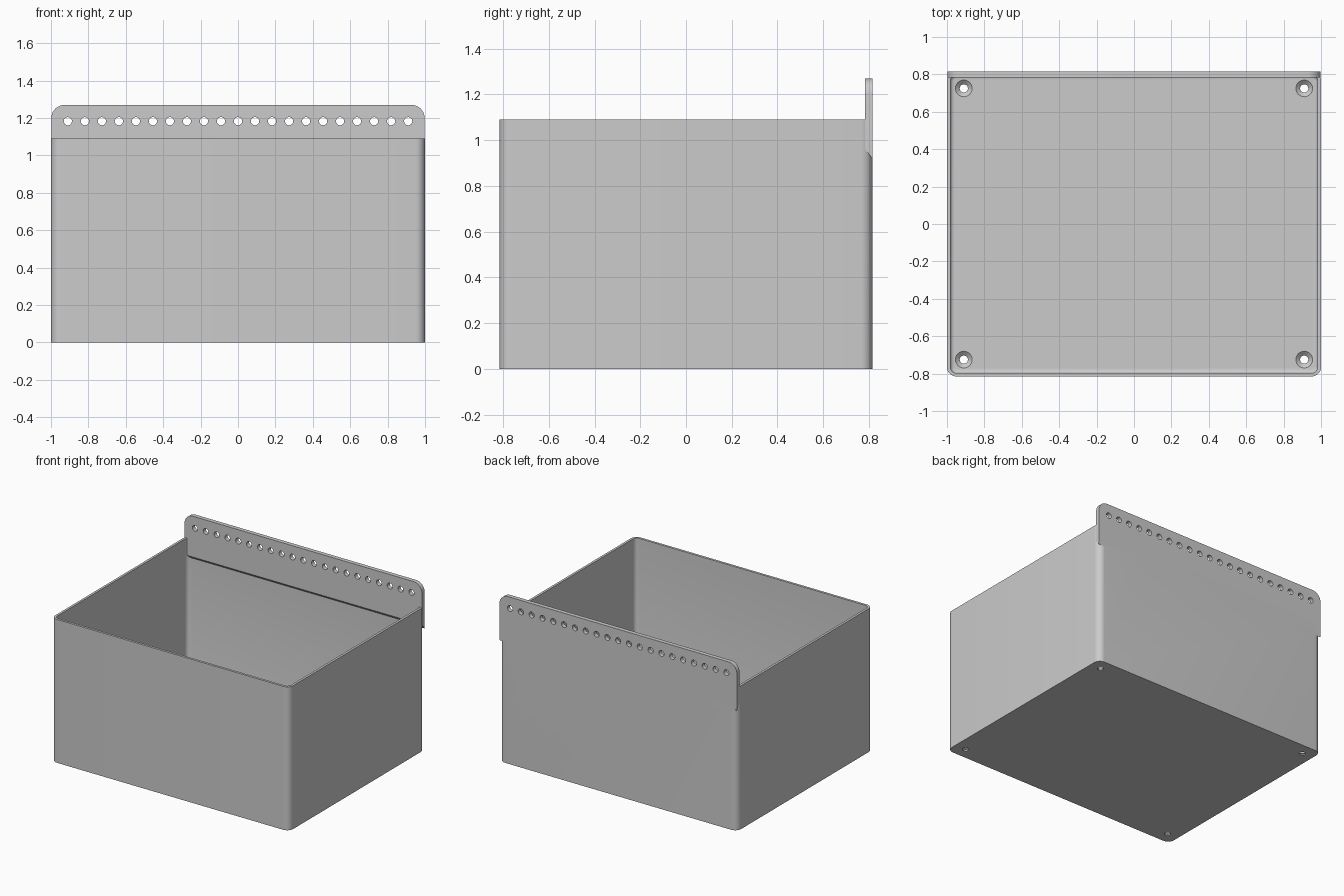
import bpy, bmesh
from mathutils import Matrix

if "Cube" in bpy.data.objects:
    bpy.data.objects.remove(bpy.data.objects["Cube"])

HALF_X, HALF_Y, HEIGHT = 1.0, 0.815, 1.09
WALL, FLOOR, RADIUS = 0.018, 0.03, 0.05
RAIL_FRONT, RAIL_TOP = 0.783, 1.27

grey = bpy.data.materials.new("light_grey")
grey.use_nodes = True
grey.diffuse_color = (0.6, 0.6, 0.6, 1)
grey.node_tree.nodes["Principled BSDF"].inputs["Base Color"].default_value = (0.6, 0.6, 0.6, 1)


def to_object(name, bm):
    bmesh.ops.recalc_face_normals(bm, faces=bm.faces)
    mesh = bpy.data.meshes.new(name)
    bm.to_mesh(mesh)
    bm.free()
    mesh.materials.append(grey)
    obj = bpy.data.objects.new(name, mesh)
    bpy.context.collection.objects.link(obj)
    return obj


def box(x, y0, y1, z0, z1):
    bm = bmesh.new()
    bmesh.ops.create_cube(bm, size=1)
    for v in bm.verts:
        v.co = (2 * x * v.co.x, y0 + (v.co.y + 0.5) * (y1 - y0), z0 + (v.co.z + 0.5) * (z1 - z0))
    return bm


def round_edges(bm, rule, radius, segments):
    edges = [e for e in bm.edges if rule(e.verts[0].co, e.verts[1].co)]
    bmesh.ops.bevel(bm, geom=edges, offset=radius, segments=segments, profile=0.5, affect='EDGES')


def vertical(a, b):
    return abs(a.z - b.z) > 0.1


def combine(target, tool, operation):
    mod = target.modifiers.new(tool.name, 'BOOLEAN')
    mod.operation, mod.solver, mod.object = operation, 'EXACT', tool
    bpy.context.view_layer.objects.active = target
    bpy.ops.object.modifier_apply(modifier=mod.name)
    bpy.data.objects.remove(tool)


def cones(name, spots, r_low, r_high, depth, segments, turn=Matrix()):
    bm = bmesh.new()
    for spot in spots:
        bmesh.ops.create_cone(bm, cap_ends=True, segments=segments, radius1=r_low, radius2=r_high,
                              depth=depth, matrix=Matrix.Translation(spot) @ turn)
    return to_object(name, bm)


# Outer shell with rounded upright corners
bm = box(HALF_X, -HALF_Y, HALF_Y, 0, HEIGHT)
round_edges(bm, vertical, RADIUS, 10)
bin_body = to_object("storage_bin", bm)

# Inner cavity with a small fillet around the floor
bm = box(HALF_X - WALL, -HALF_Y + WALL, HALF_Y - WALL, FLOOR, 1.5)
round_edges(bm, vertical, RADIUS - WALL, 10)
round_edges(bm, lambda a, b: max(a.z, b.z) < FLOOR + 0.001, 0.02, 4)
combine(bin_body, to_object("cavity", bm), 'DIFFERENCE')

# Hanging rail: rounded upper corners, sloped underside
bm = box(HALF_X - 0.002, RAIL_FRONT, HALF_Y, 0.96, RAIL_TOP)
for v in bm.verts:
    if v.co.z < 1 and v.co.y > 0.8:
        v.co.z = 0.92
round_edges(bm, lambda a, b: min(a.z, b.z) > 1 and abs(a.y - b.y) > 0.01, 0.07, 10)
combine(bin_body, to_object("hanging_rail", bm), 'UNION')

# Row of holes along the rail
row = [((i - 10) * 0.091, 0.8, 1.183) for i in range(21)]
combine(bin_body, cones("rail_holes", row, 0.022, 0.022, 0.2, 20, Matrix.Rotation(1.570796, 4, 'X')),
        'DIFFERENCE')

# Countersunk screw holes in the floor
corners = [(sx * 0.91, sy * 0.725) for sx in (-1, 1) for sy in (-1, 1)]
combine(bin_body, cones("screw_holes", [(x, y, 0) for x, y in corners], 0.022, 0.022, 0.2, 24),
        'DIFFERENCE')
combine(bin_body, cones("countersinks", [(x, y, FLOOR - 0.01) for x, y in corners], 0.02, 0.047, 0.024, 24),
        'DIFFERENCE')

bpy.ops.object.select_all(action='DESELECT')
bin_body.select_set(True)
bpy.context.view_layer.objects.active = bin_body
bpy.ops.object.shade_smooth_by_angle(angle=0.5)
